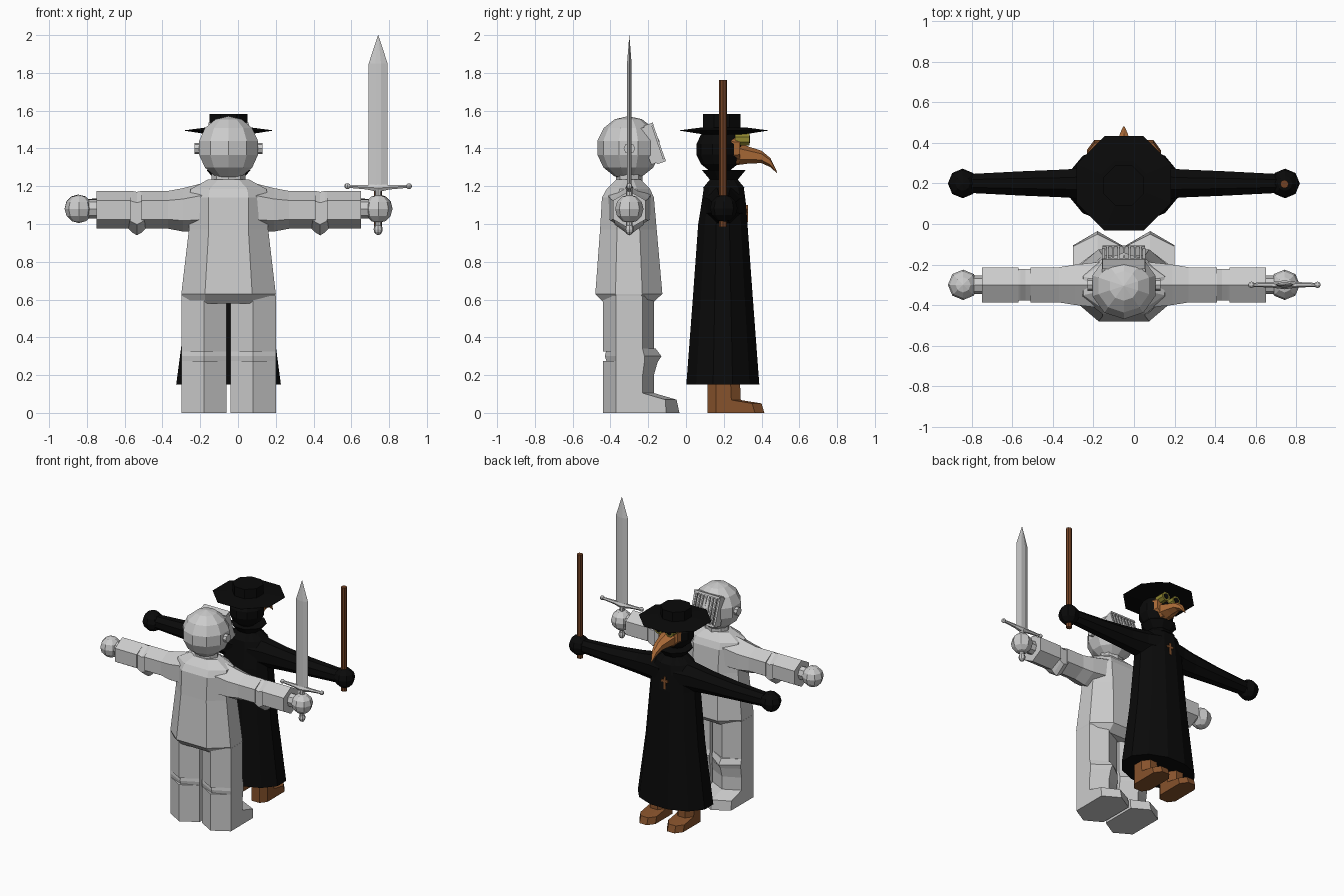
import bpy, bmesh
from math import sin, cos, pi
from mathutils import Matrix, Vector

if "Cube" in bpy.data.objects:
    bpy.data.objects.remove(bpy.data.objects["Cube"])

CX, KY, DY = -0.05, -0.30, 0.20   # shared x centre, y of armoured and robed figures


def material(name, rgb):
    m = bpy.data.materials.new(name)
    m.diffuse_color = (*rgb, 1)
    m.use_nodes = True
    m.node_tree.nodes["Principled BSDF"].inputs["Base Color"].default_value = m.diffuse_color
    return m


BLACK = material("black_cloth", (0.003, 0.003, 0.003))
LEATHER = material("brown_leather", (0.24, 0.085, 0.025))
TAN = material("tan_mask", (0.42, 0.15, 0.04))
WOOD = material("wood", (0.17, 0.055, 0.018))
OLIVE = material("olive_brass", (0.28, 0.24, 0.03))


def finish(name, bm, mat=None):
    bmesh.ops.recalc_face_normals(bm, faces=bm.faces)
    me = bpy.data.meshes.new(name)
    bm.to_mesh(me)
    bm.free()
    if mat:
        me.materials.append(mat)
    ob = bpy.data.objects.new(name, me)
    bpy.context.collection.objects.link(ob)
    return ob


def loft(name, rings, mat=None):
    """Skin a list of equal-length point rings and cap both ends."""
    bm = bmesh.new()
    vs = [[bm.verts.new(p) for p in r] for r in rings]
    n = len(rings[0])
    for a, b in zip(vs, vs[1:]):
        for i in range(n):
            j = (i + 1) % n
            bm.faces.new((a[i], a[j], b[j], b[i]))
    bm.faces.new(vs[0])
    bm.faces.new(vs[-1])
    return finish(name, bm, mat)


def ring_z(x, y, z, rx, ry, n, phase=0.0):
    return [(x + rx * cos(phase + 2 * pi * i / n), y + ry * sin(phase + 2 * pi * i / n), z) for i in range(n)]


def ring_x(x, y, z, ry, rz, n, phase=0.0):
    return [(x, y + ry * cos(phase + 2 * pi * i / n), z + rz * sin(phase + 2 * pi * i / n)) for i in range(n)]


def ring_y(x, y, z, rx, rz, n, phase=0.0):
    return [(x + rx * cos(phase + 2 * pi * i / n), y, z + rz * sin(phase + 2 * pi * i / n)) for i in range(n)]


def ball(name, loc, r, mat=None, seg=8, rings=6, scale=(1, 1, 1)):
    bm = bmesh.new()
    bmesh.ops.create_uvsphere(bm, u_segments=seg, v_segments=rings, radius=r,
                              matrix=Matrix.Translation(loc) @ Matrix.Diagonal((*scale, 1)))
    return finish(name, bm, mat)


def box(name, loc, size, mat=None, rot=Matrix()):
    bm = bmesh.new()
    bmesh.ops.create_cube(bm, size=1, matrix=Matrix.Translation(loc) @ rot @ Matrix.Diagonal((*size, 1)))
    return finish(name, bm, mat)


# ---------- armoured figure ----------
def torso_ring(z, hx, back, front):
    c = (back + front) / 2
    d, q = (front - back) / 2, (front - back) * 0.2
    pts = [(hx, -q), (hx, q), (hx * .5, d), (-hx * .5, d), (-hx, q), (-hx, -q), (-hx * .5, -d), (hx * .5, -d)]
    return [(CX + x, c + y, z) for x, y in pts]


loft("armour_torso", [torso_ring(*r) for r in [
    (0.58, 0.245, -0.43, -0.18), (0.63, 0.25, -0.48, -0.125), (0.97, 0.21, -0.455, -0.155),
    (1.14, 0.21, -0.445, -0.17), (1.185, 0.20, -0.42, -0.19), (1.235, 0.11, -0.37, -0.24)]])
loft("armour_neck", [ring_z(CX, KY, z, 0.09, 0.07, 8) for z in (1.20, 1.29)])


def leg_ring(x, z, back, front, side_front, hx=0.12):
    return [(x, back, z), (x + hx, -0.37, z), (x + hx, side_front, z),
            (x, front, z), (x - hx, side_front, z), (x - hx, -0.37, z)]


h = pi / 6
for s, side in ((-1, "left"), (1, "right")):
    lx = CX + s * 0.13
    # boot and shin, knee guard, thigh
    loft(side + "_shin", [leg_ring(lx, *r) for r in [
        (0, -0.44, -0.035, -0.105), (0.07, -0.44, -0.05, -0.11), (0.105, -0.44, -0.17, -0.23),
        (0.275, -0.44, -0.17, -0.23)]])
    knee = [leg_ring(lx, *r) for r in [(0.20, -0.42, -0.17, -0.23), (0.27, -0.42, -0.15, -0.22),
                                       (0.30, -0.43, -0.13, -0.22), (0.34, -0.42, -0.16, -0.23)]]
    loft(side + "_knee_guard", knee)
    loft(side + "_thigh", [leg_ring(lx, z, -0.44, -0.17, -0.23) for z in (0.325, 0.62)])
    # upper arm, elbow guard, forearm, wrist, fist
    X = lambda o: CX + s * o
    loft(side + "_upper_arm", [ring_x(X(o), KY, z, ry, rz, 6, h) for o, ry, rz, z in [
        (0.12, 0.13, 0.13, 1.09), (0.24, 0.115, 0.115, 1.075), (0.32, 0.10, 0.10, 1.075), (0.46, 0.10, 0.10, 1.075)]])
    loft(side + "_elbow_guard", [ring_x(X(o), KY, z, 0.09, rz, 6, h) for o, rz, z in [
        (0.44, 0.10, 1.075), (0.46, 0.11, 1.065), (0.485, 0.115, 1.055), (0.51, 0.11, 1.065), (0.53, 0.10, 1.075)]])
    loft(side + "_forearm", [ring_x(X(o), KY, 1.075, 0.10, 0.10, 6, h) for o in (0.52, 0.70)])
    loft(side + "_wrist", [ring_x(X(o), KY, 1.08, 0.045, 0.05, 8) for o in (0.69, 0.76)])
    ball(side + "_gauntlet", (X(0.793), KY, 1.08), 0.075)
    # helmet hinge
    loft(side + "_helmet_hinge", [ring_x(X(o), KY, 1.40, 0.03, 0.03, 8) for o in (0.14, 0.18)])

ball("helmet", (CX, KY - 0.005, 1.403), 0.168, seg=10, rings=7)
# tilted visor: side frames, rails and bars
tilt = Matrix.Rotation(0.33, 4, 'X')
vc = Vector((CX, -0.155, 1.43))
for s in (-1, 1):
    box("visor_side", vc + tilt @ Vector((s * 0.10, -0.03, 0)), (0.014, 0.07, 0.20), rot=tilt)
for k in (-1, 1):
    box("visor_rail", vc + tilt @ Vector((0, -0.01, k * 0.10)), (0.21, 0.05, 0.016), rot=tilt)
for i in range(7):
    box("visor_bar", vc + tilt @ Vector(((i - 3) * 0.027, 0.008, 0)), (0.01, 0.012, 0.20), rot=tilt)

# ---------- sword ----------
SX = 0.742
loft("sword_blade", [[(SX + a * w, KY + b * w * 0.24, z) for a, b in
                      [(1, 0), (.3, 1), (-.3, 1), (-1, 0), (-.3, -1), (.3, -1)]]
                     for z, w in ((1.18, 0.05), (1.85, 0.05), (2.0, 0.001))])
loft("sword_guard", [ring_x(SX + o, KY, z, ry, rz, 6) for o, z, ry, rz in [
    (-0.165, 1.20, 0.009, 0.009), (-0.06, 1.195, 0.014, 0.014), (0, 1.19, 0.022, 0.024),
    (0.06, 1.195, 0.014, 0.014), (0.165, 1.20, 0.009, 0.009)]])
for s in (-1, 1):
    ball("guard_knob", (SX + s * 0.163, KY, 1.20), 0.016)
loft("sword_grip", [ring_z(SX, KY, z, 0.018, 0.018, 8) for z in (0.98, 1.19)])
ball("sword_pommel", (SX, KY, 0.972), 0.024, scale=(1, 1, 1.3))

# ---------- robed figure ----------
loft("robe", [ring_z(CX, y, z, rx, ry, 12, pi / 12) for z, y, rx, ry in [
    (0.15, 0.195, 0.287, 0.2), (0.60, 0.195, 0.225, 0.165), (1.00, 0.195, 0.19, 0.135),
    (1.12, 0.20, 0.18, 0.12), (1.19, 0.20, 0.14, 0.11), (1.235, 0.20, 0.075, 0.075)]], BLACK)
loft("robe_collar", [ring_z(CX, 0.20, z, r, r, 8, pi / 8) for z, r in
                     [(1.19, 0.12), (1.235, 0.08), (1.285, 0.125)]], BLACK)
ball("hood", (CX, 0.177, 1.395), 0.125, BLACK, seg=10, rings=7)
loft("hat_brim", [ring_z(CX, DY, z, r, r, 8, pi / 8) for z, r in
                  [(1.475, 0.12), (1.494, 0.252), (1.496, 0.252), (1.512, 0.12)]], BLACK)
loft("hat_crown", [ring_z(CX, 0.19, z, 0.108, 0.108, 8, pi / 8) for z in (1.48, 1.582)], BLACK)

# mask and hooked beak
loft("mask", [ring_y(CX, y, 1.40, rx, rz, 8, pi / 8) for y, rx, rz in
              [(0.22, 0.105, 0.10), (0.285, 0.085, 0.085)]], TAN)
loft("beak", [ring_y(CX, y, z, rx, rz, 6, h) for y, z, rx, rz in [
    (0.27, 1.372, 0.07, 0.06), (0.34, 1.364, 0.052, 0.043), (0.40, 1.355, 0.037, 0.033),
    (0.447, 1.325, 0.022, 0.024), (0.482, 1.272, 0.003, 0.004)]], TAN)

for s, side in ((-1, "left"), (1, "right")):
    X = lambda o: CX + s * o
    loft(side + "_goggle_rim", [ring_y(X(0.045), y, 1.448, 0.034, 0.034, 8, pi / 8) for y in (0.26, 0.335)], OLIVE)
    loft(side + "_goggle_lens", [ring_y(X(0.045), y, 1.448, 0.021, 0.021, 8, pi / 8) for y in (0.30, 0.338)], BLACK)
    loft(side + "_sleeve", [ring_x(X(o), DY, z, ry, rz, 8, pi / 8) for o, z, ry, rz in [
        (0.06, 1.10, 0.12, 0.11), (0.16, 1.095, 0.09, 0.10), (0.28, 1.09, 0.075, 0.085),
        (0.50, 1.085, 0.065, 0.065), (0.77, 1.085, 0.05, 0.05)]], BLACK)
    ball(side + "_glove", (X(0.795), DY, 1.083), 0.073, BLACK)
    # shoe with pointed toe and short leg
    sx = X(0.115)
    loft(side + "_shoe", [[(sx + a * 0.067, y, z) for a, y in
                           [(-.5, 0.115), (.5, 0.115), (1, 0.16), (1, f - 0.05), (.45, f), (-.45, f), (-1, f - 0.05), (-1, 0.16)]]
                          for z, f in ((0, 0.415), (0.05, 0.40), (0.068, 0.29), (0.30, 0.28))], LEATHER)

# chest pendant cross
box("pendant_upright", (CX, 0.318, 1.055), (0.016, 0.02, 0.09), LEATHER)
box("pendant_crossbar", (CX, 0.318, 1.07), (0.055, 0.02, 0.016), LEATHER)

# walking staff
loft("staff", [ring_z(SX, 0.197, z, 0.021, 0.021, 8) for z in (0.985, 1.762)], WOOD)
